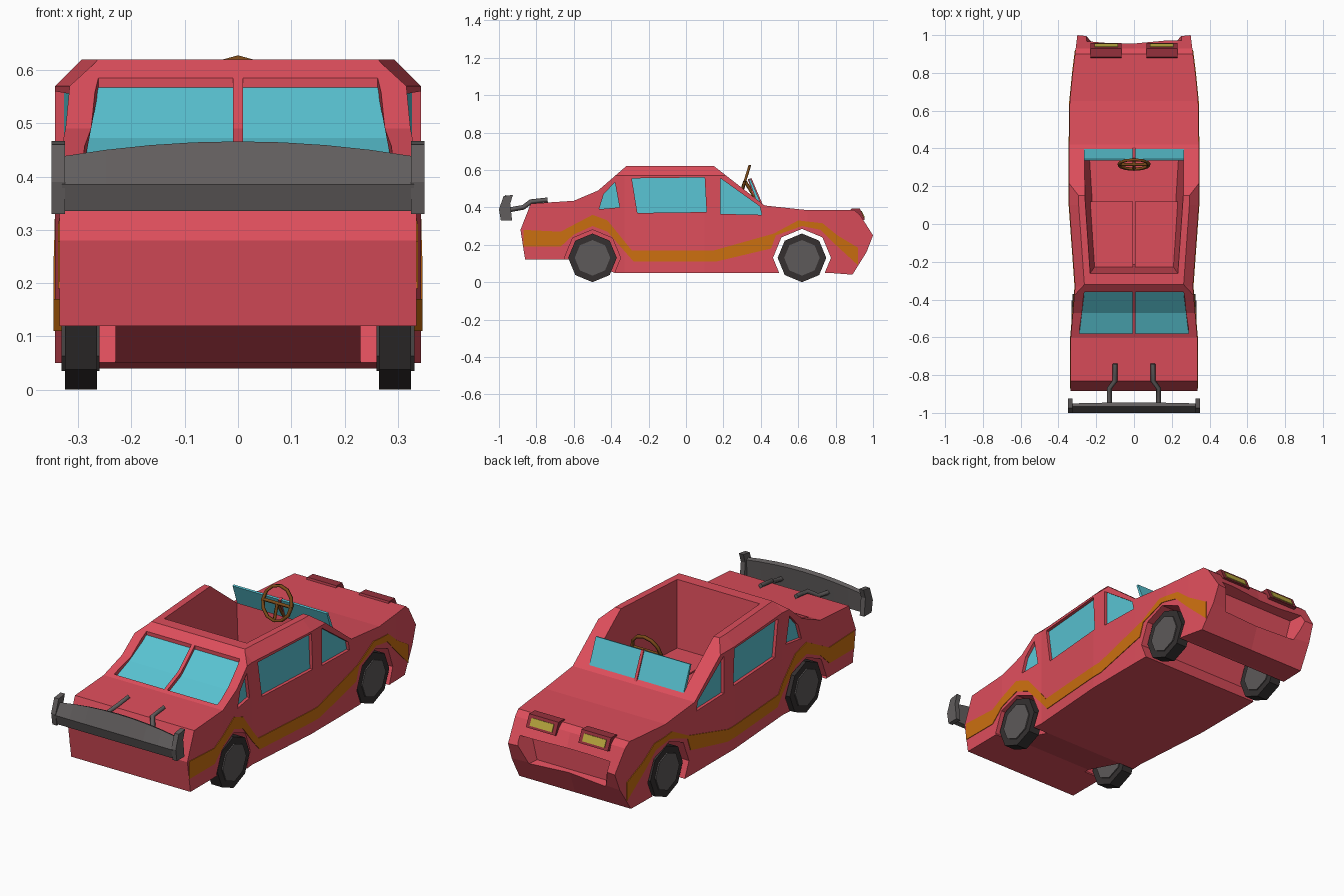
import bpy, bmesh, math
from mathutils import Vector

if "Cube" in bpy.data.objects:
    bpy.data.objects.remove(bpy.data.objects["Cube"])

def mat(name, rgb):
    m = bpy.data.materials.new(name)
    m.diffuse_color = (*rgb, 1)
    m.use_nodes = True
    m.node_tree.nodes["Principled BSDF"].inputs["Base Color"].default_value = m.diffuse_color
    return m

RED = mat("red_paint", (0.72, 0.075, 0.105))
ORANGE = mat("orange_stripe", (0.6, 0.16, 0.005))
GLASS = mat("teal_glass", (0.1, 0.55, 0.65))
TIRE = mat("tire_rubber", (0.035, 0.03, 0.03))
HUB = mat("hub_grey", (0.11, 0.1, 0.1))
DARK = mat("wing_grey", (0.12, 0.11, 0.11))
WOOD = mat("brown", (0.2, 0.07, 0.01))
YELLOW = mat("lamp_yellow", (0.5, 0.4, 0.05))
MAROON = mat("lamp_housing", (0.3, 0.03, 0.045))

def lerp(table, v):
    if v <= table[0][0]:
        return table[0][1]
    for (a, fa), (b, fb) in zip(table, table[1:]):
        if v <= b:
            return fa + (fb - fa) * (v - a) / (b - a)
    return table[-1][1]

# half width of the body along y
WIDTH = [(-.89, .335), (-.6, .335), (-.45, .322), (-.33, .312), (.1, .343),
         (.42, .343), (.65, .34), (.8, .325), (1.0, .30)]
def w(y):
    return lerp(WIDTH, y)

def finish(name, bm, material):
    bmesh.ops.recalc_face_normals(bm, faces=bm.faces)
    me = bpy.data.meshes.new(name)
    bm.to_mesh(me)
    bm.free()
    ob = bpy.data.objects.new(name, me)
    bpy.context.collection.objects.link(ob)
    if material:
        me.materials.append(material)
    return ob

def loft(bm, a, b):
    A = [bm.verts.new(p) for p in a]
    B = [bm.verts.new(p) for p in b]
    bm.faces.new(A)
    bm.faces.new(B[::-1])
    n = len(A)
    for i in range(n):
        bm.faces.new((A[i], B[i], B[(i + 1) % n], A[(i + 1) % n]))

def prism(name, polys, x0, x1, material=None, both=True):
    """Side-view polygons spanning x0(y)..x1(y), optionally on both sides."""
    f0 = x0 if callable(x0) else (lambda y: x0)
    f1 = x1 if callable(x1) else (lambda y: x1)
    bm = bmesh.new()
    for pts in polys:
        for s in ((1, -1) if both else (1,)):
            loft(bm, [(s * f0(y), y, z) for y, z in pts], [(s * f1(y), y, z) for y, z in pts])
    return finish(name, bm, material)

def cut(ob, cutter):
    cutter.hide_render = True
    m = ob.modifiers.new("cut", 'BOOLEAN')
    m.object, m.operation, m.solver = cutter, 'DIFFERENCE', 'EXACT'
    bpy.context.view_layer.objects.active = ob
    bpy.ops.object.modifier_apply(modifier=m.name)
    bpy.data.objects.remove(cutter)

# body: side profile slab, sliced, then shaped in plan and chamfered at the roof
profile = [(-.86, .12), (-.885, .28), (-.83, .42), (-.6, .435), (-.47, .49), (-.32, .62),
           (.15, .62), (.42, .41), (.65, .385), (.90, .385), (.93, .36), (1.0, .25),
           (.965, .16), (.89, .04), (.76, .05), (-.38, .05), (-.62, .12)]
bm = bmesh.new()
loft(bm, [(-1, y, z) for y, z in profile], [(1, y, z) for y, z in profile])
def slice_at(co, no):
    bmesh.ops.bisect_plane(bm, geom=bm.verts[:] + bm.edges[:] + bm.faces[:],
                           plane_co=co, plane_no=no, dist=1e-5)
for y, _ in WIDTH[1:-1]:
    slice_at((0, y, 0), (0, 1, 0))
slice_at((0, 0, .57), (0, 0, 1))
slice_at((0, 0, 0), (1, 0, 0))
for v in bm.verts:
    v.co.x *= w(v.co.y) - max(0, v.co.z - .57) * 1.0
    if v.co.y > .95 and abs(v.co.x) < .1:
        v.co.y -= .03
body = finish("body", bm, RED)

# wheel arches
def octagon(cy, r, cz=.13):
    return [(cy + r * math.sin(i * math.pi / 4), cz + r * math.cos(i * math.pi / 4)) for i in range(8)]
cut(body, prism("rear_arches", [octagon(-.5, .15)], .23, .5))
cut(body, prism("front_arch", [octagon(.62, .155)], -.5, .5, both=False))

# cabin opening, wider at the top
bm = bmesh.new()
def ring(xb, yb, xf, yf, z):
    return [(-xb, yb, z), (xb, yb, z), (xf, yf, z), (-xf, yf, z)]
loft(bm, ring(.2, -.215, .235, .34, .17), ring(.235, -.265, .28, .38, .66))
cut(body, finish("cabin_cutter", bm, None))

# front grille recess
bm = bmesh.new()
loft(bm, [(-.2, .91, .16), (.2, .91, .16), (.23, .91, .28), (-.23, .91, .28)],
     [(-.25, 1.05, .13), (.25, 1.05, .13), (.28, 1.05, .31), (-.28, 1.05, .31)])
cut(body, finish("grille_cutter", bm, None))

# side windows, recessed
windows = [[(-.465, .39), (-.44, .47), (-.38, .535), (-.355, .40)],
           [(-.29, .555), (.10, .56), (.11, .375), (-.26, .37)],
           [(.185, .555), (.395, .405), (.405, .36), (.185, .365)]]
cut(body, prism("window_cutter", windows, lambda y: w(y) - .022, lambda y: w(y) + .1))
prism("side_glass", windows, lambda y: w(y) - .026, lambda y: w(y) - .016, GLASS)

# rear window in two panes
def pane(d0, d1):
    line = [(-.58, .443), (-.47, .49), (-.36, .585)]
    return [(y, z + d0) for y, z in line] + [(y, z + d1) for y, z in line[::-1]]
def rear_x(y):
    return lerp([(-.6, .29), (-.47, .285), (-.36, .262)], y)
cut(body, prism("rear_cutter", [pane(-.024, .06)], .009, rear_x))
prism("rear_glass", [pane(-.03, -.018)], .009, rear_x, GLASS)

# side stripe following the body
upper = [(-.88, .28), (-.67, .27), (-.5, .36), (-.42, .33), (-.29, .17), (.15, .17),
         (.47, .26), (.6, .33), (.73, .315), (.81, .25), (.96, .16)]
lower = [(-.87, .19), (-.67, .19), (-.6, .255), (-.5, .30), (-.42, .27), (-.28, .11), (.16, .11),
         (.455, .18), (.48, .25), (.62, .30), (.72, .28), (.80, .20), (.92, .09)]
ys = sorted({y for y, _ in upper + lower + WIDTH if -.87 <= y <= .92})
quads = [[(a, lerp(lower, a)), (b, lerp(lower, b)), (b, lerp(upper, b)), (a, lerp(upper, a))]
         for a, b in zip(ys, ys[1:])]
prism("side_stripe", quads, lambda y: w(y) - .004, lambda y: w(y) + .003, ORANGE)

# wheels
for label, cy in (("rear", -.5), ("front", .62)):
    prism(label + "_tires", [octagon(cy, .13)], .265, .325, TIRE)
    prism(label + "_hubs", [octagon(cy, .095)], .26, .331, HUB)

# seats
prism("seats", [[(-.23, .16), (-.23, .29), (.12, .29), (.12, .16)]], .004,
      lambda y: .215 + .02 * (y > 0), RED)

# windshield with centre post
shield = [(.385, .41), (.335, .55), (.345, .553), (.405, .41)]
prism("windshield", [shield], .006, .265, GLASS)
prism("windshield_post", [[(.38, .41), (.33, .55), (.35, .556), (.412, .41)]], -.007, .007, RED, False)

# headlights
prism("headlight_housings", [[(.87, .375), (.885, .393), (.93, .393), (.957, .335), (.9, .32)]],
      .065, .23, MAROON)
prism("headlight_lamps", [[(.933, .379), (.940, .381), (.956, .347), (.949, .343)]], .085, .21, YELLOW)

def tube(name, paths, r, material):
    cu = bpy.data.curves.new(name, 'CURVE')
    cu.dimensions, cu.bevel_depth, cu.bevel_resolution = '3D', r, 0
    cu.use_fill_caps = True
    for pts in paths:
        sp = cu.splines.new('POLY')
        sp.points.add(len(pts) - 1)
        for p, c in zip(sp.points, pts):
            p.co = (*c, 1)
    cu.materials.append(material)
    ob = bpy.data.objects.new(name, cu)
    bpy.context.collection.objects.link(ob)

# steering wheel, spokes and column
c, up = Vector((0, .315, .54)), Vector((0, .025, .08))
rim = [c + Vector((.08 * math.cos(i * math.pi / 6), 0, 0)) + up * math.sin(i * math.pi / 6) for i in range(13)]
tube("steering_wheel", [rim], .009, WOOD)
tube("steering_column", [[rim[0], c, rim[6]], [rim[9], c], [c, (0, .39, .42)]], .009, WOOD)

# rear wing: arched blade lofted across x
bm = bmesh.new()
rows = []
for i in range(9):
    x = -.33 + .66 * i / 8
    k = 1 - (x / .33) ** 2
    top = .438 + .028 * k
    sec = [(-.985, .335), (-1.0, .385), (-.965, top), (-.95 + .005 * k, top - .008), (-.955, .335)]
    rows.append([bm.verts.new((x, y, z)) for y, z in sec])
for a, b in zip(rows, rows[1:]):
    for j in range(5):
        bm.faces.new((a[j], a[(j + 1) % 5], b[(j + 1) % 5], b[j]))
bm.faces.new(rows[0])
bm.faces.new(rows[-1][::-1])
finish("rear_wing", bm, DARK)
prism("wing_end_plates", [[(-.99, .33), (-1.0, .39), (-.975, .46), (-.925, .467), (-.94, .42), (-.93, .33)]],
      .325, .35, DARK)
tube("wing_struts", [[(s * .13, -.955, .385), (s * .13, -.87, .40), (s * .1, -.83, .43), (s * .1, -.74, .44)]
                     for s in (1, -1)], .013, DARK)
